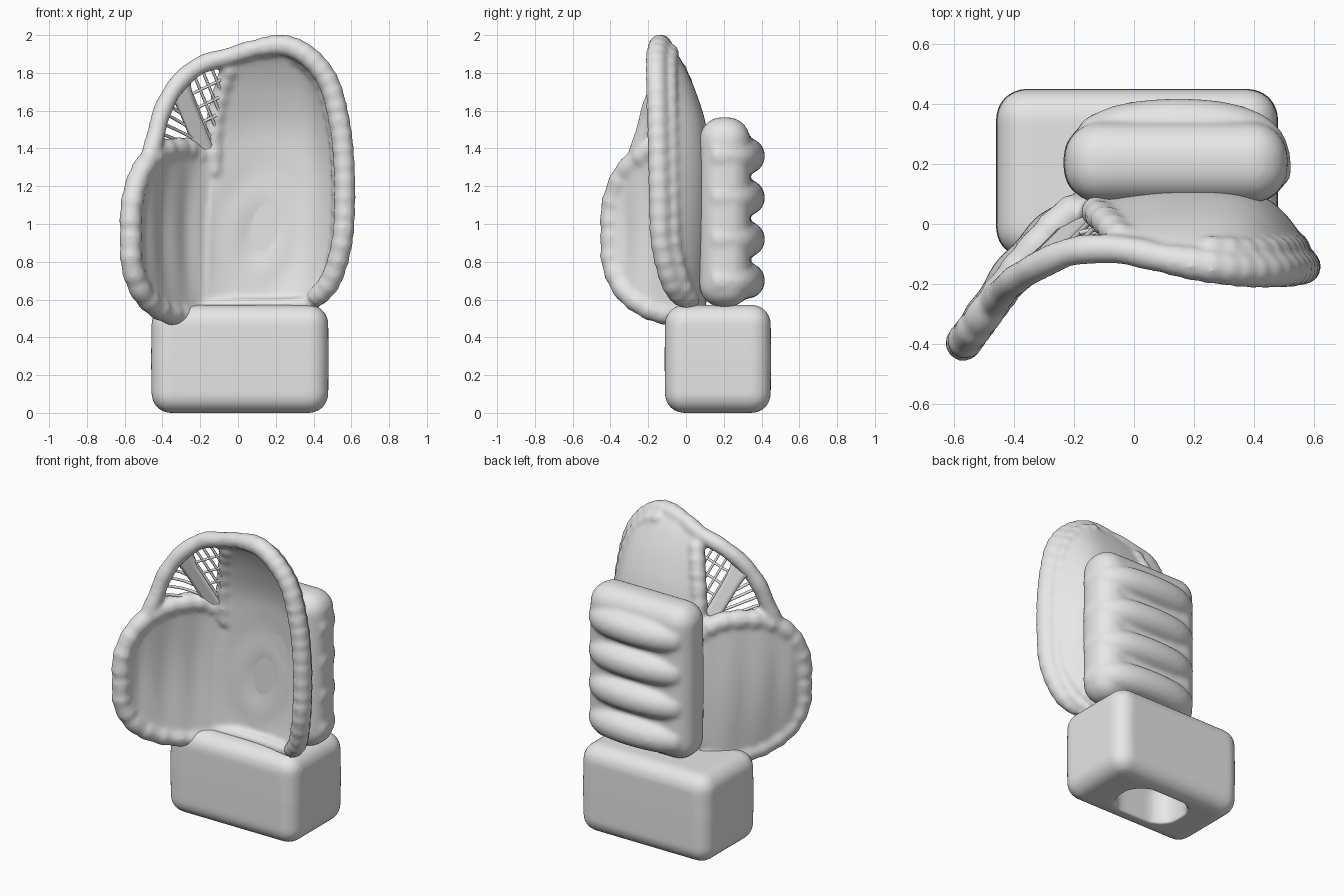
import bpy, bmesh, math
from mathutils import Vector

if "Cube" in bpy.data.objects:
    bpy.data.objects.remove(bpy.data.objects["Cube"])

clay = bpy.data.materials.new("plain grey")
clay.diffuse_color = (0.8, 0.8, 0.8, 1)
clay.use_nodes = True
clay.node_tree.nodes["Principled BSDF"].inputs["Base Color"].default_value = clay.diffuse_color


def finish(name, mesh, angle=50):
    ob = bpy.data.objects.new(name, mesh)
    bpy.context.collection.objects.link(ob)
    mesh.materials.clear()
    mesh.materials.append(clay)
    bpy.ops.object.select_all(action='DESELECT')
    bpy.context.view_layer.objects.active = ob
    ob.select_set(True)
    bpy.ops.object.shade_smooth_by_angle(angle=math.radians(angle))
    return ob


def spline(pts, t):
    """Catmull-Rom through pts (tuples), t in 0..1."""
    n = len(pts) - 1
    i = min(int(t * n), n - 1)
    f = t * n - i
    p = [Vector(pts[max(0, min(n, i + k))]) for k in (-1, 0, 1, 2)]
    return 0.5 * (2 * p[1] + (p[2] - p[0]) * f
                  + (2 * p[0] - 5 * p[1] + 4 * p[2] - p[3]) * f * f
                  + (3 * p[1] - p[0] - 3 * p[2] + p[3]) * f ** 3)


def tube(name, pts, r, lump=0.0, waves=0, steps=60, taper=1.0, sides=3):
    """Round tube along a path, with optional wrinkles and thinner ends."""
    cu = bpy.data.curves.new(name, 'CURVE')
    cu.dimensions = '3D'
    cu.bevel_depth, cu.bevel_resolution, cu.use_fill_caps = r, sides, True
    sp = cu.splines.new('POLY')
    sp.points.add(steps)
    for i, p in enumerate(sp.points):
        t = i / steps
        p.co = (*spline(pts, t), 1)
        end = min(1, taper + (1 - taper) * math.sqrt(min(1, 12 * min(t, 1 - t))))
        p.radius = end * (1 + lump * math.sin(waves * math.tau * t)
                          + 0.4 * lump * math.sin(waves * 10.7 * t + 1))
    tmp = bpy.data.objects.new("tmp", cu)
    bpy.context.collection.objects.link(tmp)
    dg = bpy.context.evaluated_depsgraph_get()
    me = bpy.data.meshes.new_from_object(tmp.evaluated_get(dg))
    bpy.data.objects.remove(tmp)
    return finish(name, me)


def sheet(name, func, nu, nv, thick):
    """Padded sheet from func(s, t), thickened on both sides."""
    me = bpy.data.meshes.new(name)
    bm = bmesh.new()
    g = [[bm.verts.new(func(i / nu, j / nv)) for j in range(nv + 1)] for i in range(nu + 1)]
    for i in range(nu):
        for j in range(nv):
            bm.faces.new((g[i][j], g[i + 1][j], g[i + 1][j + 1], g[i][j + 1]))
    bm.to_mesh(me)
    bm.free()
    ob = finish(name, me)
    m = ob.modifiers.new("thickness", 'SOLIDIFY')
    m.thickness, m.offset = thick, 0
    return ob


def rounded_box(name, lo, hi, r, pinch=0.0):
    """Box with rounded edges, slightly fuller round its middle."""
    lo, hi = Vector(lo), Vector(hi)
    c, h = (lo + hi) / 2, (hi - lo) / 2
    me = bpy.data.meshes.new(name)
    bm = bmesh.new()
    rings = []
    for z, k in ((-1, 1 - pinch), (0, 1), (1, 1 - pinch)):
        rings.append([bm.verts.new((c.x + a * h.x * k, c.y + b * h.y * k, c.z + z * h.z))
                      for a, b in ((-1, -1), (1, -1), (1, 1), (-1, 1))])
    bm.faces.new(rings[0][::-1])
    bm.faces.new(rings[2])
    for lowr, upr in zip(rings, rings[1:]):
        for i in range(4):
            j = (i + 1) % 4
            bm.faces.new((lowr[i], lowr[j], upr[j], upr[i]))
    bm.to_mesh(me)
    bm.free()
    ob = finish(name, me)
    m = ob.modifiers.new("round", 'BEVEL')
    m.width, m.segments, m.limit_method, m.angle_limit = r, 8, 'ANGLE', 0.6
    return ob


def weld(name, parts, voxel, smooth):
    """Join parts and melt them into one soft padded surface."""
    bpy.ops.object.select_all(action='DESELECT')
    for p in parts:
        p.select_set(True)
    bpy.context.view_layer.objects.active = parts[0]
    bpy.ops.object.convert(target='MESH')
    if len(parts) > 1:
        bpy.ops.object.join()
    ob = bpy.context.view_layer.objects.active
    ob.name = name
    m = ob.modifiers.new("melt", 'REMESH')
    m.mode, m.voxel_size, m.use_smooth_shade = 'VOXEL', voxel, True
    m = ob.modifiers.new("soften", 'SMOOTH')
    m.factor, m.iterations = 0.5, smooth
    return ob


# Base block with a hollow underneath
base = rounded_box("base_block", (-0.46, -0.113, 0), (0.48, 0.45, 0.572), 0.1, 0.008)
cutter = rounded_box("hollow_cutter", (-0.21, 0.02, -0.2), (0.23, 0.32, 0.3), 0.13)
cutter.hide_render = True
cutter.hide_set(True)
cut = base.modifiers.new("hollow", 'BOOLEAN')
cut.object, cut.solver = cutter, 'EXACT'
weld("base_block", [base], 0.014, 6)

# Back cushion with four padded rolls wrapping round the side
cushion = [rounded_box("back_cushion", (-0.235, 0.07, 0.56), (0.515, 0.34, 1.565), 0.12, 0.01)]
for z in (0.7, 0.92, 1.14, 1.36):
    cushion.append(tube("finger_roll", [(-0.15, 0.25, z), (-0.03, 0.305, z), (0.15, 0.323, z),
                   (0.32, 0.305, z), (0.415, 0.25, z), (0.43, 0.13, z)], 0.096,
                   steps=36, taper=0.8, sides=6))
weld("back_cushion", cushion, 0.014, 6)

# Palm: rows of z, left x, left y, right x, right y, middle y
PALM = [(0.54, -0.22, 0.02, 0.40, -0.01, 0.07), (0.72, -0.2, 0.04, 0.50, -0.07, 0.09),
        (0.95, -0.18, 0.05, 0.56, -0.12, 0.10), (1.25, -0.14, 0.06, 0.57, -0.13, 0.10),
        (1.5, -0.14, 0.04, 0.545, -0.14, 0.08), (1.7, -0.1, 0.0, 0.495, -0.15, 0.02),
        (1.85, -0.05, -0.06, 0.42, -0.15, -0.05), (1.94, 0.1, -0.12, 0.32, -0.15, -0.11)]


def palm(s, t):
    z, xl, yl, xr, yr, ym = spline(PALM, t)
    u = 2 * s - 1
    w = 1 - abs(u) ** 3
    y = (yl + (yr - yl) * s) * (1 - w) + ym * w
    d = math.hypot((s - 0.4) / 0.5, (z - 0.95) / 0.55)     # stepped padding rings
    y += 0.006 * math.sin(d * 12) * max(0, 1 - d)
    return (xl + (xr - xl) * s, y, z)


# Thumb: rows of x, y, bottom z, top z from the crotch outwards
THUMB = [(-0.15, 0.07, 0.56, 1.30), (-0.23, 0.02, 0.52, 1.385), (-0.33, -0.085, 0.52, 1.40),
         (-0.43, -0.21, 0.56, 1.37), (-0.515, -0.325, 0.65, 1.27), (-0.562, -0.388, 0.79, 1.11)]


def thumb(s, t):
    x, y, zb, zt = spline(THUMB, s)
    z = zb + (zt - zb) * t
    bulge = math.sin(math.pi * t) * (0.03 * math.sin(math.pi * s) + 0.005 * math.sin(s * 26))
    return (x - 0.8 * bulge, y + 0.6 * bulge, z)


top = [(x, y, zt) for x, y, zb, zt in THUMB]
bottom = [(x, y, zb) for x, y, zb, zt in THUMB]

# Main rim: up the finger side, over the top and down the web arch
RIM = [(0.40, -0.02, 0.60), (0.49, -0.08, 0.70), (0.55, -0.13, 0.9), (0.565, -0.14, 1.12),
       (0.56, -0.145, 1.35), (0.535, -0.15, 1.55), (0.48, -0.155, 1.75), (0.38, -0.155, 1.88),
       (0.25, -0.14, 1.945), (0.1, -0.115, 1.93), (-0.05, -0.085, 1.885), (-0.2, -0.09, 1.84),
       (-0.32, -0.14, 1.74), (-0.40, -0.19, 1.6), (-0.44, -0.23, 1.45), (-0.48, -0.28, 1.32)]
backing = [(x - 0.025, y + 0.065, z - 0.02) for x, y, z in RIM[:9]]
weld("glove_body", [
    sheet("palm_panel", palm, 40, 60, 0.06),
    sheet("thumb_panel", thumb, 40, 40, 0.08),
    tube("thumb_rim", top + [(-0.567, -0.395, 0.95)] + bottom[::-1], 0.06, 0.05, 20, 150, 0.8),
    tube("main_rim", RIM[:10], 0.058, 0.04, 24, 160, 0.8),
    tube("web_arch", RIM[8:], 0.05, 0.03, 6, 60),
    tube("rim_backing", backing, 0.045, 0.06, 20, 130, 0.7),
    tube("finger_edge", [(r[1] + 0.015, r[2], r[0]) for r in PALM[3:7]],
         0.05, 0.05, 7, 50, 0.6),
    tube("palm_lip", [(-0.2, 0.03, 0.56), (0, 0.035, 0.57), (0.2, 0.025, 0.57),
                      (0.4, -0.01, 0.58)], 0.038, 0, 0, 30, 0.7),
    tube("crotch_pad", [(-0.17, 0.06, 0.58), (-0.16, 0.07, 0.9), (-0.14, 0.075, 1.25)],
         0.05, 0, 0, 30, 0.7),
], 0.013, 7)

# Web: diagonal strap, lattice above it and cords below it
A, B, C = Vector((-0.32, -0.13, 1.74)), Vector((-0.14, 0.05, 1.3)), Vector((-0.05, -0.07, 1.87))


def strap(s, t):
    across = Vector((0.8, 0.2, 0.4)) * (s - 0.5) * (0.1 + 0.06 * (2 * t - 1) ** 4 * (t < 0.5))
    return A.lerp(B, t) + across


sheet("web_strap", strap, 4, 16, 0.03)
for i in range(1, 6):
    k = i / 6
    tube(f"lattice_across_{i}", [A.lerp(B, k), C.lerp(B, k)], 0.008, steps=2, sides=2)
    tube(f"lattice_down_{i}", [A.lerp(C, k), B.lerp(C, k)], 0.008, steps=2, sides=2)
for i in range(5):
    k = i / 4
    start = Vector((-0.38, -0.175, 1.64)).lerp(Vector((-0.43, -0.22, 1.43)), k)
    end = A.lerp(B, 0.45 + 0.5 * k)
    mid = (start + end) / 2 + Vector((-0.015, 0.01, 0.01))
    tube(f"web_cord_{i + 1}", [start, mid, end], 0.009, steps=10, sides=2)
